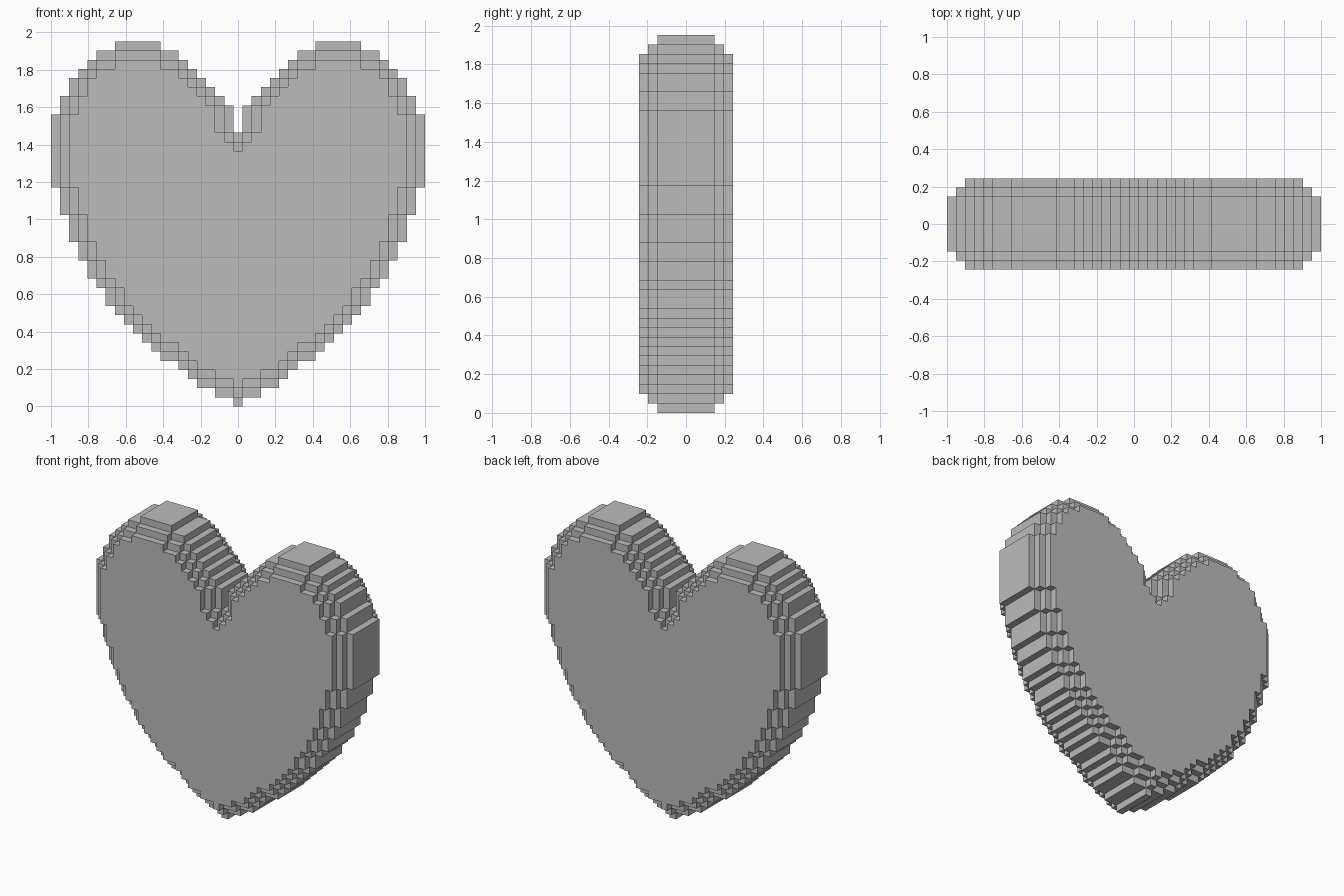
import bpy
import bmesh
from mathutils import Vector

cube = bpy.data.objects.get("Cube")
if cube:
    bpy.data.objects.remove(cube, do_unlink=True)

UNIT = 2 / 41  # edge of one small block

# Lowest and highest block of each column, from the centre line outwards
BOTTOM = [0, 1, 1, 2, 2, 3, 4, 5, 5, 6, 7, 8, 9, 10, 11, 13, 14, 16, 18, 21, 24]
TOP = [30, 33, 34, 35, 36, 37, 38, 39, 39, 40, 40, 40, 40, 40, 39, 39, 38, 37, 36, 34, 32]


def mirrored_outline():
    """Block positions (column, row) of the whole heart outline."""
    return {(side * col, row)
            for col, (low, high) in enumerate(zip(BOTTOM, TOP))
            for row in range(low, high)
            for side in (-1, 1)}


def shrink(cells):
    """Keep only the blocks with a neighbour on all four sides."""
    return {(c, r) for c, r in cells
            if {(c - 1, r), (c + 1, r), (c, r - 1), (c, r + 1)} <= cells}


def block_mesh(blocks, name):
    """Join blocks into one outer skin with flat faces merged."""
    bm = bmesh.new()
    for block in blocks:
        for axis in range(3):
            for sign in (-1, 1):
                step = [0, 0, 0]
                step[axis] = sign
                if tuple(a + b for a, b in zip(block, step)) in blocks:
                    continue
                normal = Vector(step)
                u = Vector([float(i == (axis + 1) % 3) for i in range(3)])
                v = normal.cross(u)
                centre = Vector(block) + normal / 2
                corners = (-u - v, u - v, u + v, v - u)
                bm.faces.new([bm.verts.new((centre + k / 2) * UNIT) for k in corners])
    bmesh.ops.remove_doubles(bm, verts=bm.verts, dist=UNIT / 100)
    bmesh.ops.dissolve_limit(bm, angle_limit=0.01, verts=bm.verts, edges=bm.edges)
    mesh = bpy.data.meshes.new(name)
    bm.to_mesh(mesh)
    bm.free()
    return mesh


# Thick middle layer, then two shrinking layers towards front and back
middle = mirrored_outline()
inner = shrink(middle)
outer = shrink(inner)
half_layers = [middle] * 3 + [inner, outer]

blocks = set()
for depth, cells in enumerate(half_layers):
    for col, row in cells:
        for side in (-1, 1):
            blocks.add((col, side * (depth + 0.5), row + 0.5))

heart = bpy.data.objects.new("block_heart", block_mesh(blocks, "block_heart"))
bpy.context.collection.objects.link(heart)

# Plain grey material
grey = bpy.data.materials.new("grey")
grey.use_nodes = True
colour = (0.5, 0.5, 0.5, 1)
grey.diffuse_color = colour
grey.node_tree.nodes["Principled BSDF"].inputs["Base Color"].default_value = colour
heart.data.materials.append(grey)
